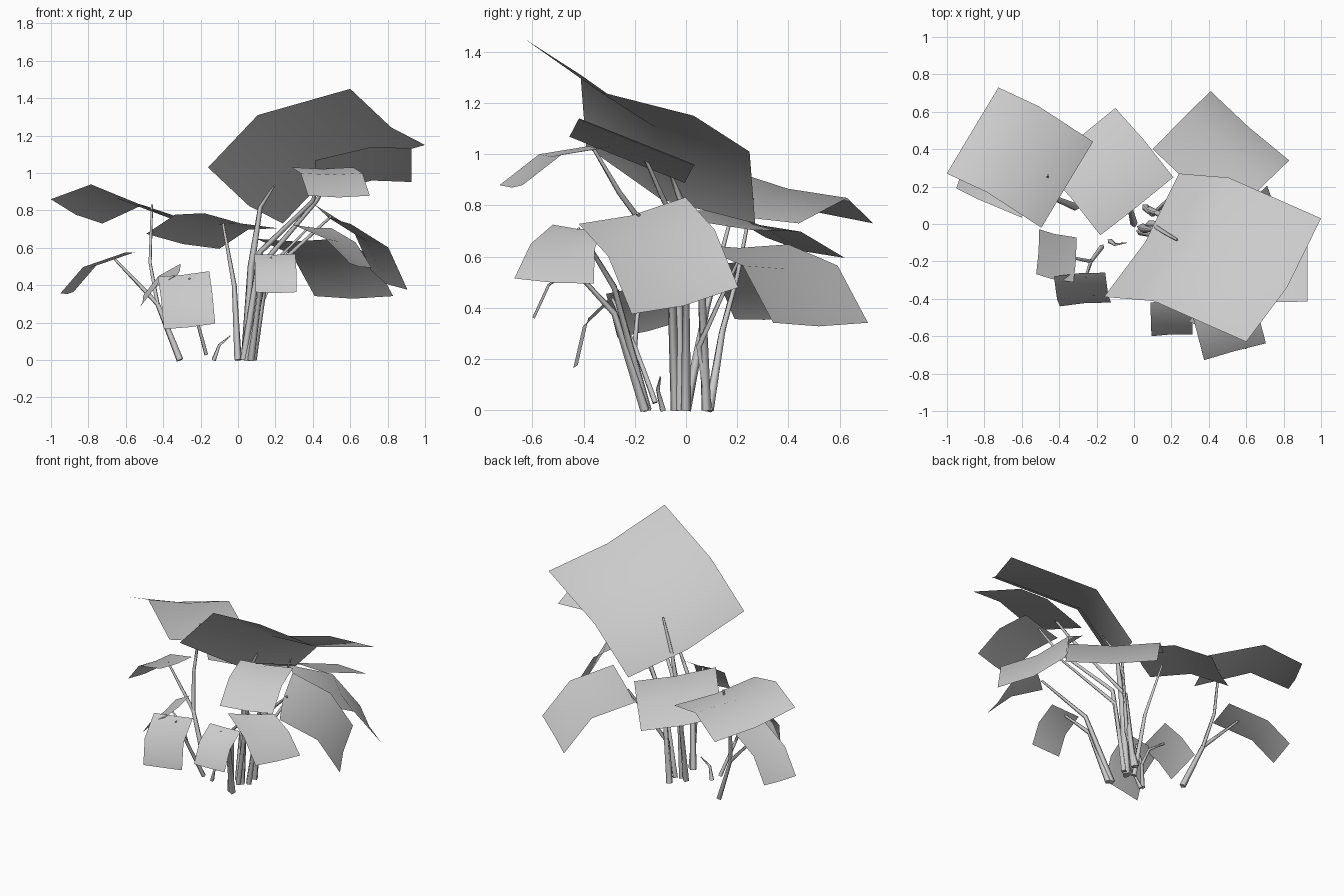
import bpy
import bmesh
from mathutils import Vector

cube = bpy.data.objects.get("Cube")
if cube:
    bpy.data.objects.remove(cube, do_unlink=True)

# One plain grey for the whole plant
grey = bpy.data.materials.new("plain_grey")
grey.use_nodes = True
colour = (0.6, 0.6, 0.6, 1)
grey.diffuse_color = colour
grey.node_tree.nodes["Principled BSDF"].inputs["Base Color"].default_value = colour


def add_mesh(name, mesh):
    """Link a mesh as a smooth shaded object in the plant's colour."""
    mesh.materials.clear()
    mesh.materials.append(grey)
    for face in mesh.polygons:
        face.use_smooth = True
    obj = bpy.data.objects.new(name, mesh)
    bpy.context.scene.collection.objects.link(obj)
    return obj


def leaf(name, centre, along, across, arch=0.25, cup=-0.06, ridge=0, twist=(0, 0, 0)):
    """Bent square card of two by two faces: arched lengthwise, cupped sideways.
    ridge slides the fold along the leaf, twist skews its corners."""
    centre, along, across, twist = map(Vector, (centre, along, across, twist))
    normal = along.cross(across).normalized()
    if normal.z < 0:
        across.negate()
        twist.negate()
        normal.negate()
    steps = (-1, 0, 1)
    bm = bmesh.new()
    grid = []
    for s in steps:
        row = []
        fold = 1 - s * s
        for t in steps:
            lift = arch * along.length * fold + cup * across.length * (1 - t * t)
            flat = along * (s + ridge * fold) + across * t + twist * s * t
            row.append(bm.verts.new(centre + flat + normal * lift))
        grid.append(row)
    for i in range(len(steps) - 1):
        for j in range(len(steps) - 1):
            bm.faces.new((grid[i][j], grid[i + 1][j], grid[i + 1][j + 1], grid[i][j + 1]))
    mesh = bpy.data.meshes.new(name)
    bm.to_mesh(mesh)
    bm.free()
    return add_mesh(name, mesh)


def stem(name, *points, thick=0.02, thin=0.007):
    """Four sided tapering stalk that follows a few points."""
    curve = bpy.data.curves.new(name, "CURVE")
    curve.dimensions = "3D"
    curve.bevel_depth = 1
    curve.bevel_resolution = 0
    curve.use_fill_caps = True
    spline = curve.splines.new("POLY")
    spline.points.add(len(points) - 1)
    for i, (target, source) in enumerate(zip(spline.points, points)):
        target.co = (*source, 1)
        target.radius = thick + (thin - thick) * i / (len(points) - 1)
    helper = bpy.data.objects.new(name + "_path", curve)
    mesh = bpy.data.meshes.new_from_object(helper)
    bpy.data.objects.remove(helper)
    mesh.name = name
    return add_mesh(name, mesh)


# Upper leaves
leaf("largest_leaf", (.42, -.18, 1.09), (.38, -.12, .21), (-.2, -.33, .15), .31, -.17, ridge=-.2)
leaf("back_right_leaf", (-.61, .355, .785), (.253, -.145, -.01), (.138, .23, -.055), .34, -.07,
     ridge=-.2, twist=(0, 0, .01))
leaf("back_middle_leaf", (-.14, .28, .69), (-.155, .185, -.055), (-.195, -.155, .04), .2)
leaf("left_upper_leaf", (.67, -.21, 1.01), (.258, .02, .032), (0, .225, -.09), .14, 0, ridge=.2)
leaf("front_upper_leaf", (.495, -.51, .955), (.045, -.173, -.076), (.165, .045, 0))

# Drooping leaves of the main clump
leaf("back_left_leaf", (.465, .37, .495), (.155, .155, -.153), (.21, -.185, 0), .32)
leaf("left_leaf", (.657, -.107, .604), (.152, .103, -.176), (-.097, .208, .052), .28, -.12)
leaf("front_left_leaf", (.526, -.47, .61), (.131, -.045, -.105), (.081, .125, -.01), .22,
     twist=(-.024, .03, 0))
leaf("front_low_leaf", (.2, -.505, .465), (.003, -.09, -.102), (.11, .005, 0), .3)

# Small leaves on the right hand shoots
leaf("right_leaf", (-.74, .23, .47), (-.175, .078, -.11), (.035, .118, .004), ridge=.15)
leaf("front_right_leaf", (-.275, -.35, .32), (.016, -.08, -.14), (.137, .01, .015), .3)
leaf("small_right_leaf", (-.415, -.17, .4), (-.1, .022, -.085), (.008, .12, .03), .2)

# Stalks of the main clump
stem("largest_leaf_stem", (.04, -.02, 0), (.07, -.03, .5), (.12, -.02, .82), (.23, -.085, 1),
     thick=.026)
stem("back_middle_stem", (0, 0, 0), (-.02, .08, .4), (-.08, .17, .73))
stem("back_left_stem", (.06, .09, 0), (.1, .05, .25), (.28, .22, .62))
stem("left_upper_stem", (.07, .08, 0), (.12, .06, .5), (.42, -.1, .85), (.52, -.18, 1.03))
stem("left_stem", (.08, 0, 0), (.15, 0, .45), (.5, -.19, .77))
stem("front_upper_stem", (.03, -.04, 0), (.12, -.06, .58), (.4, -.26, .85), (.45, -.36, 1.02))
stem("front_left_stem", (.05, -.15, 0), (.15, -.28, .48), (.38, -.42, .71))
stem("front_low_stem", (.07, -.16, 0), (.12, -.28, .38), (.18, -.44, .55))

# Stalks of the right hand shoots
stem("right_stem", (-.31, .09, 0), (-.43, .14, .3), (-.66, .2, .54))
stem("back_right_stem", (-.43, .14, .3), (-.47, .2, .52), (-.46, .26, .83), thick=.013)
stem("front_right_stem", (-.17, -.12, .03), (-.23, -.2, .25), (-.26, -.29, .44), thick=.013)
stem("small_right_stem", (-.23, -.2, .25), (-.28, -.19, .37), (-.38, -.17, .44), thick=.01)
stem("bare_sprout", (-.13, -.09, 0), (-.1, -.11, .08), (-.04, -.1, .13), thick=.014, thin=.003)
